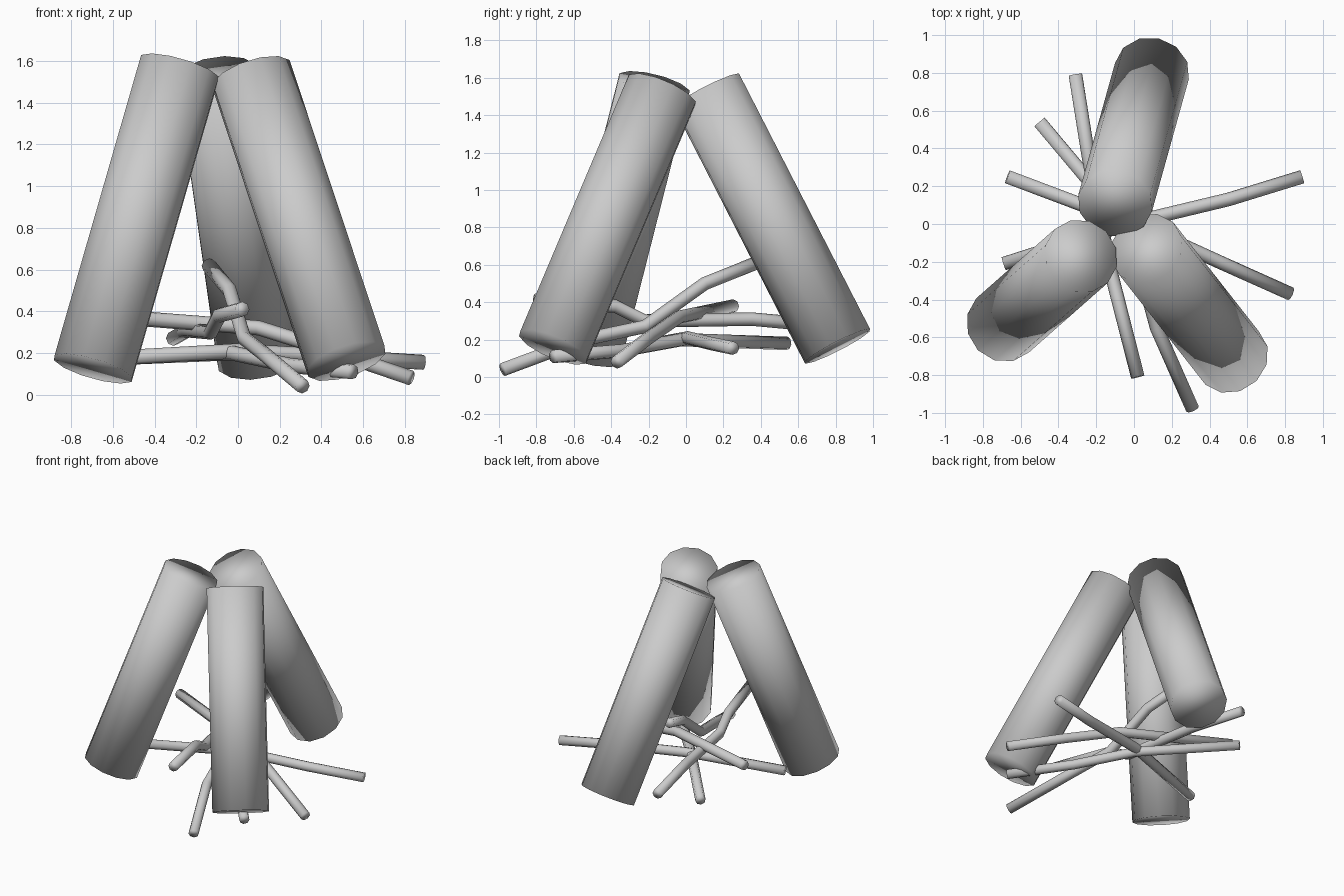
import bpy, bmesh, math
from mathutils import Vector

if "Cube" in bpy.data.objects:
    bpy.data.objects.remove(bpy.data.objects["Cube"])


def tube(name, points, radius, sides):
    """Capped, smooth-shaded tube that follows a few points."""
    pts = [Vector(p) for p in points]
    bm = bmesh.new()
    rings = []
    u = None
    for i, p in enumerate(pts):
        axis = (pts[min(i + 1, len(pts) - 1)] - pts[max(i - 1, 0)]).normalized()
        if u is None:
            u = axis.orthogonal()
        u = (u - axis * u.dot(axis)).normalized()
        v = axis.cross(u)
        rings.append([bm.verts.new(p + radius * (math.cos(a) * u + math.sin(a) * v))
                      for a in (2 * math.pi * k / sides for k in range(sides))])
    for a, b in zip(rings, rings[1:]):
        for k in range(sides):
            n = (k + 1) % sides
            bm.faces.new((a[k], a[n], b[n], b[k]))
    bm.faces.new(list(reversed(rings[0])))
    bm.faces.new(rings[-1])
    for f in bm.faces:
        f.smooth = True
    mesh = bpy.data.meshes.new(name)
    bm.to_mesh(mesh)
    bm.free()
    obj = bpy.data.objects.new(name, mesh)
    bpy.context.collection.objects.link(obj)
    return obj


# Three leaning logs
logs = {
    "log_left": [(-0.695, -0.536, 0.125), (-0.28, -0.17, 1.565)],
    "log_right": [(0.52, -0.71, 0.16), (0.065, -0.13, 1.53)],
    "log_back": [(0.095, 0.81, 0.165), (-0.1, 0.11, 1.53)],
}
for name, pts in logs.items():
    tube(name, pts, 0.2, 12)

# Bent kindling sticks underneath
sticks = [
    [(-0.67, 0.25, 0.38), (0.1, -0.04, 0.32), (0.45, -0.2, 0.21), (0.83, -0.37, 0.08)],
    [(-0.69, -0.21, 0.17), (0.0, 0.01, 0.21), (0.5, 0.13, 0.18), (0.89, 0.25, 0.155)],
    [(-0.31, 0.79, 0.27), (-0.24, 0.35, 0.31), (-0.13, -0.22, 0.3),
     (-0.09, -0.38, 0.38), (0.02, -0.81, 0.41)],
    [(-0.5, 0.54, 0.18), (-0.03, -0.02, 0.2), (0.25, -0.35, 0.14), (0.55, -0.71, 0.11)],
    [(0.31, -0.98, 0.04), (0.12, -0.55, 0.2), (0.03, -0.22, 0.27),
     (-0.04, 0.1, 0.5), (-0.14, 0.4, 0.62)],
]
for i, pts in enumerate(sticks):
    tube(f"stick_{i + 1}", pts, 0.036, 8)
